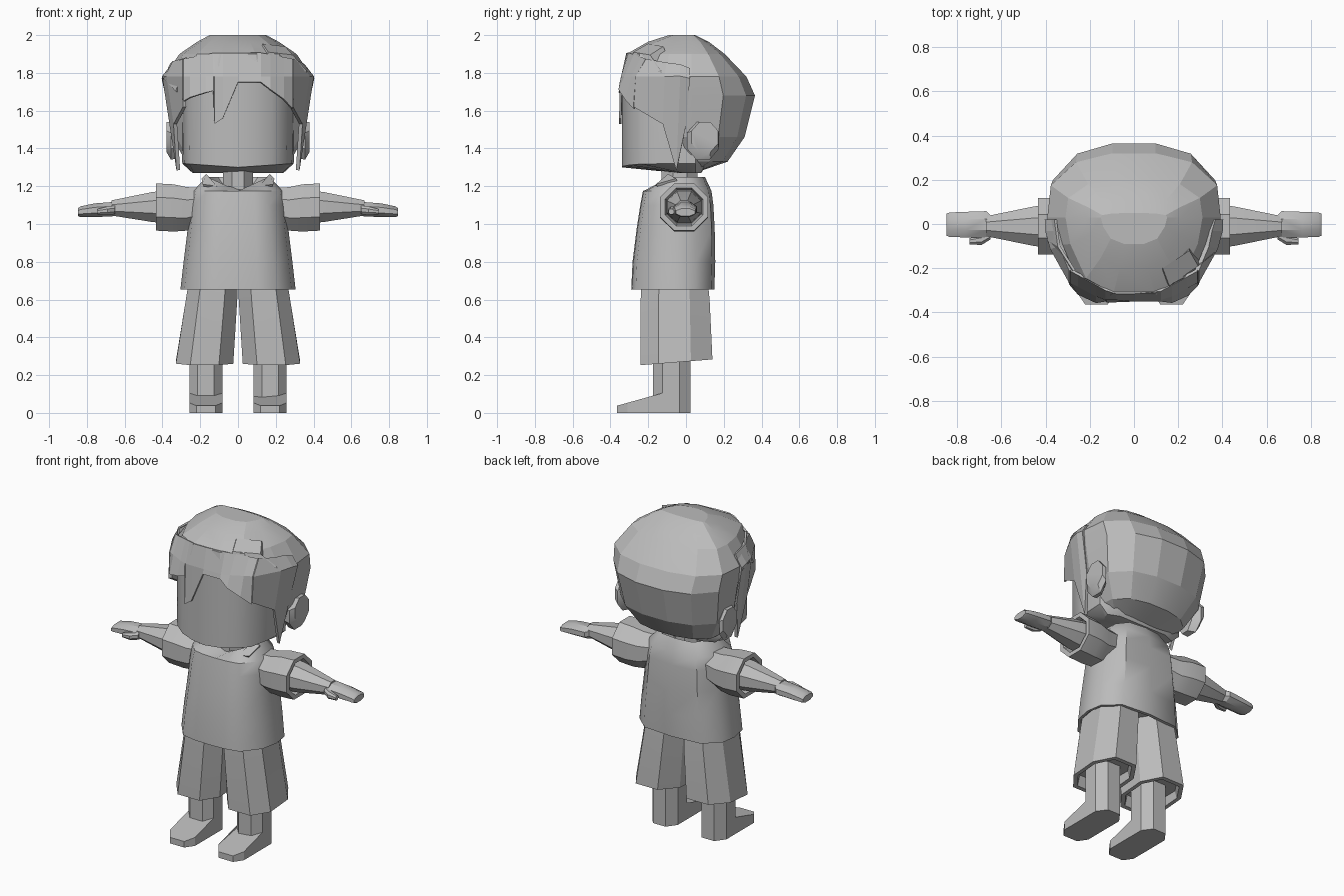
import bpy, bmesh, math
from mathutils import Vector

cube = bpy.data.objects.get("Cube")
if cube:
    bpy.data.objects.remove(cube, do_unlink=True)

grey = bpy.data.materials.new("plain grey")
grey.use_nodes = True
grey.diffuse_color = (0.5, 0.5, 0.5, 1)
grey.node_tree.nodes["Principled BSDF"].inputs["Base Color"].default_value = grey.diffuse_color


def finish(name, bm, mirror=False, angle=30):
    bmesh.ops.recalc_face_normals(bm, faces=bm.faces)
    me = bpy.data.meshes.new(name)
    bm.to_mesh(me)
    bm.free()
    me.materials.append(grey)
    me.polygons.foreach_set("use_smooth", [angle > 0] * len(me.polygons))
    me.set_sharp_from_angle(angle=math.radians(angle))
    ob = bpy.data.objects.new(name, me)
    bpy.context.collection.objects.link(ob)
    if mirror:
        ob.modifiers.new("Mirror", 'MIRROR')
    return ob


def loft(name, rings, mirror=False, angle=30):
    """Skin a row of equal closed rings and cap both ends."""
    bm = bmesh.new()
    rows = [[bm.verts.new(p) for p in ring] for ring in rings]
    n = len(rows[0])
    for a, b in zip(rows, rows[1:]):
        for i in range(n):
            j = (i + 1) % n
            bm.faces.new((a[i], a[j], b[j], b[i]))
    bm.faces.new(rows[0])
    bm.faces.new(rows[-1])
    return finish(name, bm, mirror, angle)


def sheet(name, rows, thick, mirror=False):
    """Faceted strip of quads between rows of points, thickened."""
    bm = bmesh.new()
    grid = [[bm.verts.new(p) for p in row] for row in rows]
    for a, b in zip(grid, grid[1:]):
        for i in range(len(a) - 1):
            bm.faces.new((a[i], a[i + 1], b[i + 1], b[i]))
    ob = finish(name, bm, mirror, 0)
    solid = ob.modifiers.new("Thickness", 'SOLIDIFY')
    solid.thickness, solid.offset = thick, 0
    return ob


def outline(shape, z, hw, yf, yb, mid=0.0, cx=0.0):
    """Horizontal ring from a unit half shape, stretched to front and back."""
    half = [(x * hw, mid + (y * (mid - yf) if y < 0 else y * (yb - mid))) for x, y in shape]
    other = [(-x, y) for x, y in reversed(half) if x > 1e-5]
    return [Vector((cx + x, y, z)) for x, y in half + other]


def octagon_x(x, y, z, ry, rz):
    """Upright eight-sided ring facing along x."""
    k = 1 / math.cos(math.pi / 8)
    angles = [(i + 0.5) * math.pi / 4 for i in range(8)]
    return [Vector((x, y + ry * k * math.cos(t), z + rz * k * math.sin(t))) for t in angles]


# Hair: faceted skull shell
HEAD = [(.3, -1), (.7, -.8), (.93, -.35), (1, 0), (.96, .5), (.67, .86), (.25, 1)]
levels = [(2.0, .15, -.09, .05), (1.965, .215, -.2, .12), (1.9, .31, -.315, .205),
          (1.78, .392, -.335, .32), (1.68, .383, -.2, .365), (1.46, .35, -.09, .31),
          (1.33, .275, -.05, .22), (1.275, .19, -.03, .06)]
loft("hair", [outline(HEAD, *v, mid=.03) for v in levels], angle=12)

# Face: rounded front block with a sloping underside
FACE = [(0, -1), (.3, -.98), (.6, -.9), (.87, -.74), (.97, -.4), (1, 0), (.7, 1), (0, 1)]
face = [outline(FACE, 1.27, .24, -.04, .08, .05)]
for z, hw in ((1.3, .295), (1.45, .298), (1.78, .3)):
    face.append(outline(FACE, z, hw, -.34, .1, .05))
for p in face[1]:
    p.z += .02 * min(1, abs(p.x) / .29)
loft("face", face, angle=40)

# Fringe: x, depth and hem height along the forehead, leaning back into the crown
hem = [(-.285, -.275, 1.65), (-.25, -.315, 1.67), (-.17, -.352, 1.695), (-.13, -.345, 1.705),
       (-.125, -.348, 1.53), (-.08, -.348, 1.56), (0, -.345, 1.75), (.12, -.345, 1.75),
       (.17, -.352, 1.71), (.24, -.32, 1.66), (.285, -.275, 1.61)]
crown = [(x, -.31 + .55 * max(0, abs(x) - .1), 1.905 - .2 * max(0, abs(x) - .12))
         for x, y, z in hem]
brow = [(x, -.338 + .53 * max(0, abs(x) - .14), 1.78) for x, y, z in hem]
sheet("fringe", [crown, brow, hem], .012)

# Side locks hanging in front of the ears
sheet("side_lock",
      [[(.285, -.208, 1.87), (.33, -.1, 1.85), (.345, -.03, 1.84), (.36, .02, 1.82)],
       [(.285, -.262, 1.78), (.37, -.11, 1.78), (.392, -.03, 1.78), (.394, .02, 1.77)],
       [(.283, -.272, 1.62), (.332, -.12, 1.53), (.316, -.05, 1.285), (.345, 0, 1.53)]],
      .02, True)

# Swept tufts on the crown
loft("crown_tuft", [
    [Vector(p) for p in ((.12, -.22, 1.91), (.13, -.2, 1.955), (.25, -.12, 1.94), (.25, -.1, 1.89))],
    [Vector(p) for p in ((.15, -.29, 1.86), (.16, -.28, 1.91), (.29, -.19, 1.895), (.3, -.17, 1.83))],
    [Vector(p) for p in ((.26, -.27, 1.75), (.27, -.26, 1.79), (.365, -.13, 1.81), (.36, -.11, 1.74))]])
sheet("temple_tuft", [[(-.27, -.21, 1.88), (-.34, -.1, 1.86), (-.355, .02, 1.845)],
                      [(-.325, -.2, 1.7), (-.388, -.07, 1.77), (-.397, .02, 1.75)]], .012)

# Ears
loft("ear", [octagon_x(.32, .07, 1.44, .06, .09), octagon_x(.355, .09, 1.44, .085, .1),
             octagon_x(.378, .1, 1.46, .07, .08)], True)

# Neck
RING = [(.4, -1), (1, -.4), (1, .4), (.4, 1)]
loft("neck", [outline(RING, z, .08, -.13, .06, -.03) for z in (1.12, 1.32)])

# Shirt with a collar opening that dips at the front
BODY = [(0, -1), (.35, -.98), (.65, -.9), (.93, -.45), (1, 0), (.95, .5), (.65, .92), (0, 1)]
shirt = [outline(BODY, *v, mid=-.05) for v in (
    (.69, .25, -.23, .1), (.652, .29, -.27, .13), (.652, .305, -.29, .15), (.8, .288, -.283, .155),
    (.97, .267, -.262, .152), (1.1, .255, -.242, .145), (1.175, .24, -.228, .135),
    (1.25, .165, -.14, .1), (1.19, .1, -.12, .08))]
for p in shirt[-2]:
    if p.y < -.06:
        p.z -= .075 * (1 - abs(p.x) / .165)
loft("shirt", shirt, angle=40)
sheet("collar_flap", [[(.165, -.09, 1.26), (.19, -.05, 1.235)],
                      [(.11, -.16, 1.195), (.185, -.155, 1.205)]], .015, True)

# Sleeves with a recessed cuff, forearms and hands
loft("sleeve", [octagon_x(.15, -.02, 1.1, .1, .09), octagon_x(.27, -.015, 1.08, .115, .115),
                octagon_x(.34, -.01, 1.085, .127, .125), octagon_x(.435, -.01, 1.09, .127, .125),
                octagon_x(.435, -.01, 1.09, .1, .1), octagon_x(.4, -.01, 1.09, .09, .09)], True)
loft("forearm", [octagon_x(.38, -.01, 1.09, .095, .085), octagon_x(.45, -.01, 1.09, .09, .08),
                 octagon_x(.67, -.01, 1.085, .045, .04)], True)
loft("hand", [octagon_x(.645, -.008, 1.083, .044, .038), octagon_x(.668, -.002, 1.078, .06, .038),
              octagon_x(.76, -.003, 1.073, .058, .036), octagon_x(.835, -.003, 1.065, .055, .028),
              octagon_x(.848, -.003, 1.062, .05, .02)], True)
loft("thumb", [octagon_x(.65, -.05, 1.075, .02, .022), octagon_x(.69, -.072, 1.07, .023, .023),
               octagon_x(.745, -.078, 1.065, .014, .014)], True)

# Shorts legs with a hollow hem
LEG = [(.5, -1), (1, -.5), (1, .4), (.5, 1)]
shorts = [outline(LEG, *v[:4], mid=-.05, cx=v[4]) for v in (
    (.7, .13, -.235, .115, .13), (.6, .136, -.24, .125, .14), (.268, .152, -.24, .14, .177),
    (.268, .128, -.215, .115, .177), (.32, .12, -.2, .1, .177))]
for ring in shorts[2:4]:
    for p in ring:
        p.z += .08 * (p.y + .05)
loft("shorts_leg", shorts, True, 25)

# Shins and wedge-shaped feet sharing the same heel corners
loft("shin", [outline(LEG, z, .088, -.175, .025, -.075, .17) for z in (.02, .4)], True)
foot = [(.12, -.365), (.22, -.365), (.258, -.31), (.258, -.125), (.258, -.035), (.214, .025),
        (.126, .025), (.082, -.035), (.082, -.125), (.082, -.31)]
loft("foot", [[Vector((x, y, 0)) for x, y in foot],
              [Vector((x, y, min(.105, .038 + .28 * (y + .365)))) for x, y in foot]], True, 20)
